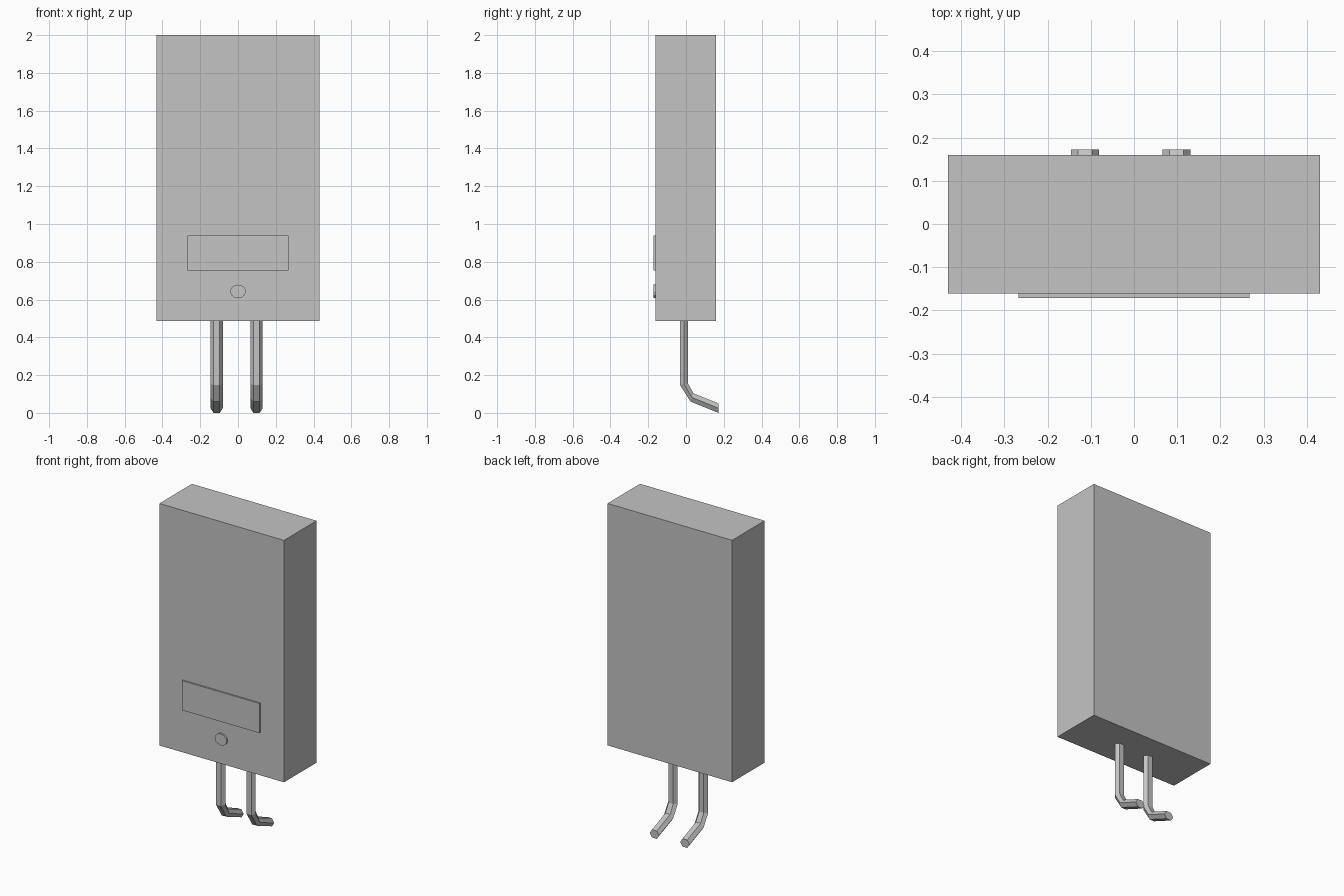
import bpy
import bmesh
import math
from mathutils import Matrix

cube = bpy.data.objects.get("Cube")
if cube:
    bpy.data.objects.remove(cube, do_unlink=True)

grey = bpy.data.materials.new("light_grey")
grey.use_nodes = True
colour = (0.55, 0.55, 0.55, 1)
grey.diffuse_color = colour
grey.node_tree.nodes["Principled BSDF"].inputs["Base Color"].default_value = colour


def finish(name, bm):
    bmesh.ops.recalc_face_normals(bm, faces=bm.faces)
    mesh = bpy.data.meshes.new(name)
    bm.to_mesh(mesh)
    bm.free()
    mesh.materials.append(grey)
    obj = bpy.data.objects.new(name, mesh)
    bpy.context.collection.objects.link(obj)
    return obj


def box(name, low, high):
    bm = bmesh.new()
    size = [b - a for a, b in zip(low, high)]
    centre = [(a + b) / 2 for a, b in zip(low, high)]
    place = Matrix.Translation(centre) @ Matrix.Diagonal((*size, 1))
    bmesh.ops.create_cube(bm, size=1, matrix=place)
    return finish(name, bm)


def pipe(name, x):
    # Each station gives the lower front and upper back edge as (y, z)
    stations = [
        ((-0.032, 0.49), (0.01, 0.49)),
        ((-0.032, 0.148), (0.01, 0.157)),
        ((0.024, 0.06), (0.04, 0.103)),
        ((0.172, 0), (0.172, 0.05)),
    ]
    bm = bmesh.new()
    rings = []
    for (y0, z0), (y1, z1) in stations:
        ring = []
        for i in range(6):
            a = math.radians(60 * i)
            t = 0.5 + math.sin(a) / math.sqrt(3)
            ring.append(bm.verts.new((x + 0.0325 * math.cos(a),
                                      y0 + (y1 - y0) * t,
                                      z0 + (z1 - z0) * t)))
        rings.append(ring)
    for r, s in zip(rings, rings[1:]):
        for i in range(6):
            j = (i + 1) % 6
            bm.faces.new((r[i], r[j], s[j], s[i]))
    bm.faces.new(rings[0])
    bm.faces.new(rings[-1])
    return finish(name, bm)


# Main casing and raised front panel
box("casing", (-0.431, -0.161, 0.487), (0.431, 0.16, 2))
box("front_panel", (-0.267, -0.171, 0.755), (0.267, -0.16, 0.94))

# Slightly flattened round knob under the panel
bm = bmesh.new()
place = (Matrix.Translation((0, -0.1655, 0.643))
         @ Matrix.Diagonal((0.042, 1, 0.036, 1))
         @ Matrix.Rotation(math.pi / 2, 4, "X"))
bmesh.ops.create_cone(bm, cap_ends=True, segments=12, radius1=1, radius2=1,
                      depth=0.011, matrix=place)
finish("knob", bm)

# Two bent pipes below the casing
pipe("right_pipe", -0.113)
pipe("left_pipe", 0.098)
